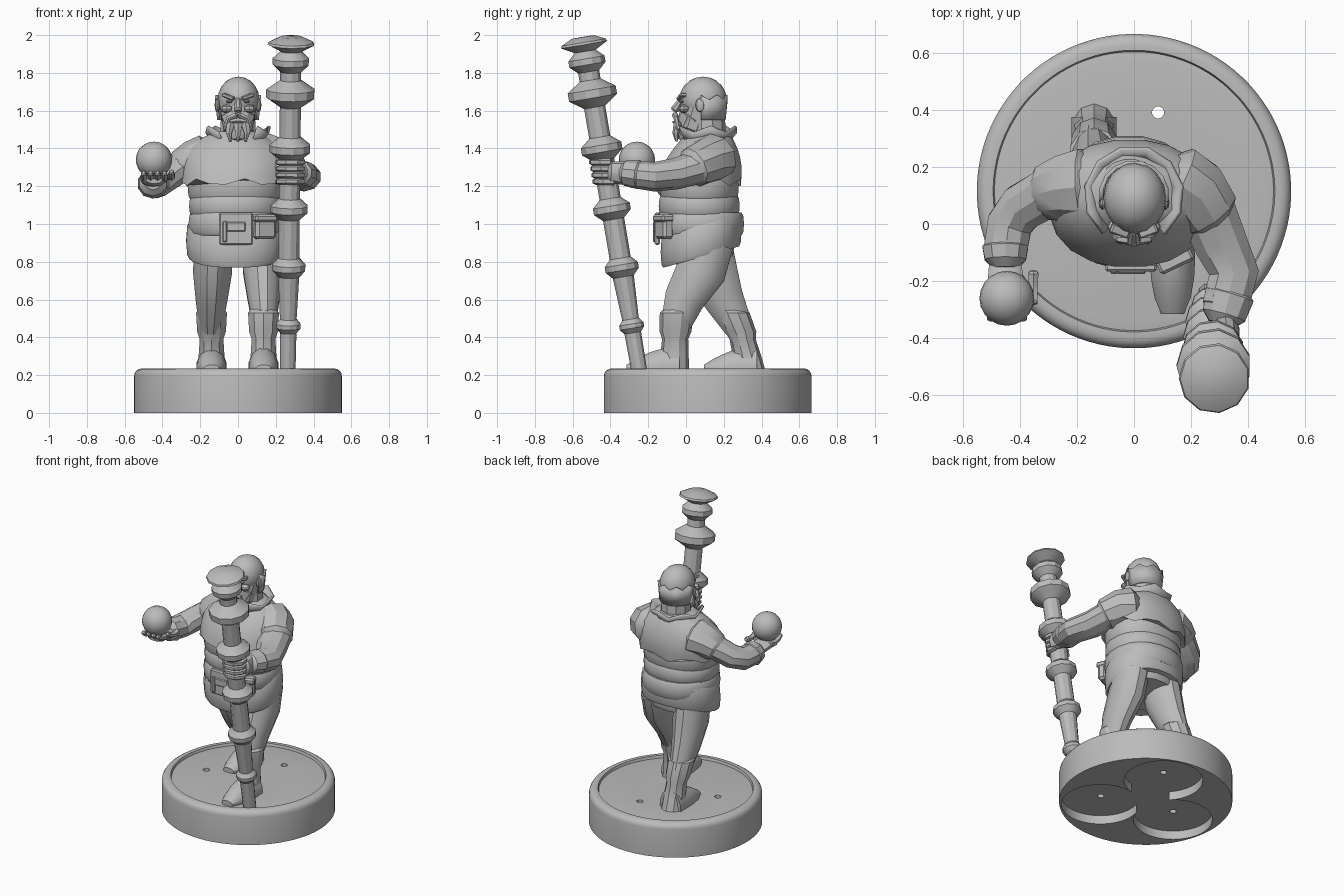
import bpy, bmesh, math
from math import sin, cos, radians
from mathutils import Vector

cube = bpy.data.objects.get("Cube")
if cube:
    bpy.data.objects.remove(cube)

grey = bpy.data.materials.new("stone_grey")
grey.use_nodes = True
COLOUR = (.5, .5, .5, 1)
grey.diffuse_color = COLOUR
grey.node_tree.nodes["Principled BSDF"].inputs["Base Color"].default_value = COLOUR
UP, BACK = Vector((0, 0, 1)), Vector((0, 1, 0))
parts = []


def make(name, bm, location=(0, 0, 0), rotation=(0, 0, 0)):
    bmesh.ops.recalc_face_normals(bm, faces=bm.faces)
    mesh = bpy.data.meshes.new(name)
    bm.to_mesh(mesh)
    bm.free()
    part = bpy.data.objects.new(name, mesh)
    part.location, part.rotation_euler = location, rotation
    bpy.context.collection.objects.link(part)
    mesh.materials.append(grey)
    parts.append(part)
    return part


def loft(name, rings, sides=12, axis=UP, ref=BACK, hem=0, power=1):
    """Skin rounded rings (centre, width, depth); without an axis they follow the path."""
    bm, loops = bmesh.new(), []
    centres = [Vector(ring[0]) for ring in rings]
    last = len(rings) - 1
    for i, (_, width, depth) in enumerate(rings):
        along = axis or centres[min(i + 1, last)] - centres[max(i - 1, 0)]
        across = ref.cross(along).normalized()
        over = along.cross(across).normalized()
        loop = []
        for k in range(sides):
            angle = math.tau * (k + .5) / sides
            c, s = [math.copysign(abs(v) ** power, v) for v in (cos(angle), sin(angle))]
            point = centres[i] + across * width * c + over * depth * s
            if i == 0:
                point.z += hem * sin(2.2 * k)
            loop.append(bm.verts.new(point))
        loops.append(loop)
    for low, high in zip(loops, loops[1:]):
        for k in range(sides):
            bm.faces.new((low[k - 1], low[k], high[k], high[k - 1]))
    bm.faces.new(loops[0])
    bm.faces.new(loops[-1])
    return make(name, bm)


def limb(name, joints, start, end, sides=10, ref=UP, flat=1):
    """Tapered tube through the joints, with rounded ends."""
    path = [Vector(joint) for joint in joints]
    radii = [start + (end - start) * i / (len(path) - 1) for i in range(len(path))]
    first = path[0] + (path[0] - path[1]).normalized() * start * .4
    final = path[-1] + (path[-1] - path[-2]).normalized() * end * .4
    path = [first] + path + [final]
    radii = [start * .6] + radii + [end * .6]
    return loft(name, [(p, r, r * flat) for p, r in zip(path, radii)], sides, None, ref)


def band(name, bottom, top, width, depth, y, lean=0):
    """Garment band that bulges between its two edges."""
    rings = []
    for t in (0, .12, .5, .88, 1):
        swell = 1 - .06 * abs(2 * t - 1) ** 4
        rings.append(((-.015, y, bottom + (top - bottom) * t), width * swell, depth * swell))
    loft(name, rings, 20, Vector((0, -lean, 1)), power=.92)


def box(name, location, size, rotation=(0, 0, 0)):
    bm = bmesh.new()
    bmesh.ops.create_cube(bm, size=1)
    bmesh.ops.scale(bm, vec=size, verts=bm.verts)
    bmesh.ops.bevel(bm, geom=bm.edges[:], offset=min(size) / 4, segments=1, affect='EDGES')
    make(name, bm, location, rotation)


def ball(name, location, size, sides=8):
    bm = bmesh.new()
    bmesh.ops.create_uvsphere(bm, u_segments=sides, v_segments=sides // 2 + 2, radius=1)
    bmesh.ops.scale(bm, vec=size, verts=bm.verts)
    make(name, bm, location)


def strip(name, low, high, bottom, top, start, end, zigzag):
    """Thickened open band around the head or neck."""
    bm, rows, steps = bmesh.new(), [], 9
    for k in range(steps + 1):
        angle = radians(start + (end - start) * k / steps)
        jag = zigzag * (-1) ** k
        rows.append([bm.verts.new((r * cos(angle), .1 + r * sin(angle), z))
                     for r, z in ((low, bottom), (high, top + jag))])
    for a, b in zip(rows, rows[1:]):
        bm.faces.new((a[0], b[0], b[1], a[1]))
    make(name, bm).modifiers.new("thickness", 'SOLIDIFY').thickness = .014


# Round base with a rolled rim, merged pockets underneath and through holes
base_y, radius, roll = .115, .55, .04
profile = [(radius, 0)]
for k in range(5):
    angle = radians(90 * k / 4)
    profile.append((radius - roll + roll * cos(angle), .195 + roll * sin(angle)))
profile += [(.493, .235), (.488, .218), (.46, .222)]
base = loft("base", [((0, base_y, z), r, r) for r, z in profile], 96)
cuts = [(0, base_y, .15, .06)]
for k in range(3):
    angle = radians(73 + 120 * k)
    x, y = .288 * cos(angle), base_y + .288 * sin(angle)
    cuts += [(x, y, .25, .06), (x, y, .021, 1)]
for x, y, r, top in cuts:
    cutter = loft("cutter", [((x, y, -1), r, r), ((x, y, top), r, r)], 40)
    cutter.hide_render = True
    cut = base.modifiers.new("cut", 'BOOLEAN')
    cut.operation, cut.object, cut.solver = 'DIFFERENCE', cutter, 'EXACT'
    bpy.context.view_layer.objects.active = base
    bpy.ops.object.modifier_apply(modifier=cut.name)
    parts.remove(cutter)
    bpy.data.objects.remove(cutter)

# Legs in mid stride, with boots
leg_heights, leg_radii = (.9, .75, .6, .45), (.13, .13, .105, .075)
boot_heights, boot_radii = (.55, .53, .43, .39, .3, .2), (.07, .086, .08, .066, .072, .078)
strides = (("front", .135, (.12, .08, -.01, -.06), -.045, -.065),
           ("back", -.14, (.11, .14, .2, .28), .225, .345))
for side, x, bends, shin, heel in strides:
    loft(side + "_leg", [((x * (1.15 - z * .25), y, z), r * .82, r * 1.05)
                         for y, z, r in zip(bends, leg_heights, leg_radii)], axis=None)
    boot = []
    for z, r in zip(boot_heights, boot_radii):
        slide = ((.55 - z) / .35) ** .6
        boot.append(((x, shin + (heel - shin) * slide, z), r, r * 1.05))
    loft(side + "_boot", boot, 10)
    foot = []
    for t in (0, .3, .55, .8, 1):
        foot.append(((x, heel + .03 - .28 * t, .235), .082 * (1 - .5 * t ** 4), .12 - .1 * t * t))
    loft(side + "_foot", foot, 12, None, UP)

# Coat in overlapping bands
band("hips", .8, .95, .2, .16, .1, .2)
band("coat_skirt", .825, 1, .262, .225, .08, .28)
band("belt", .94, 1.06, .25, .235, .075)
band("coat_waist", 1.04, 1.15, .247, .217, .07)
band("coat_midriff", 1.13, 1.28, .255, .212, .07)
mantle = []
for k in range(7):
    t = k / 6
    mantle.append(((-.015, .07 + .05 * t, 1.22 + .27 * t),
                   .285 * (1 - .62 * t ** 4), .222 * (1 - .52 * t * t)))
loft("mantle", mantle, 20, hem=.02, power=.92)

# Belt buckle and pouch
box("buckle", (-.01, -.152, .975), (.18, .03, .17))
box("buckle_bar", (-.01, -.165, .985), (.1, .02, .05))
box("buckle_tab", (-.07, -.165, .96), (.025, .02, .11))
box("pouch", (.14, -.115, .985), (.12, .06, .13), (0, 0, .45))
box("pouch_flap", (.14, -.12, 1.03), (.13, .07, .04), (0, 0, .45))

# Collar, neck and head
strip("collar", .115, .165, 1.43, 1.505, -52, 232, .016)
limb("neck", [(0, .115, 1.42), (0, .11, 1.58)], .1, .095, ref=BACK)
ball("skull", (.003, .09, 1.66), (.11, .125, .12), 16)
limb("jaw", [(0, .08, 1.65), (0, .055, 1.57), (0, .03, 1.5)], .106, .08, ref=BACK)
strip("hair_fringe", .112, .123, 1.55, 1.67, -10, 190, .012)
limb("nose", [(0, -.025, 1.66), (0, -.06, 1.605)], .014, .024, 8, BACK)
box("mouth", (0, -.062, 1.54), (.06, .02, .012))
limb("beard", [(0, .03, 1.56), (0, 0, 1.51), (0, -.025, 1.46)], .092, .04, ref=BACK, flat=.8)
for side in (-1, 1):
    box("brow", (side * .05, -.024, 1.674), (.07, .035, .02), (0, -side * .35, side * .35))
    ball("eye", (side * .045, -.022, 1.65), (.018, .014, .01))
    ball("cheek", (side * .06, -.01, 1.61), (.034, .03, .022))
    ball("ear", (side * .11, .075, 1.63), (.014, .026, .038))
    limb("moustache", [(side * .01, -.058, 1.575), (side * .05, -.053, 1.56), (side * .07, -.04, 1.5)],
         .018, .009, 6, BACK)
for k in range(3):
    x = .04 * (k - 1)
    limb("beard_lock", [(x, -.04, 1.53), (x * 1.2, -.055, 1.48), (x, -.05, 1.44)], .026, .008, 6, BACK)

# Leaning staff: a plain shaft broken by flared collars
def staff_centre(z):
    return Vector((.262 + .01 * z, -.21 - .169 * z, z))


shaft, rings = .057, [(.225, .042)]
for z, r in ((.46, .066), (.77, .09), (1.08, .1), (1.4, .11), (1.69, .13), (1.86, .098)):
    neck = min(shaft, r * .68)
    rings += [(z + step * r * .55, r if abs(step) < 1 else neck) for step in (-1, -.3, .3, 1)]
rings += [(1.95, .125), (1.962, .12), (1.99, .06)]
loft("staff", [(staff_centre(z), r, r) for z, r in rings], 11,
     staff_centre(1) - staff_centre(0))

# Right arm held out, cupping an orb
orb, orb_radius = Vector((-.445, -.26, 1.34)), .096
ball("orb", orb, [orb_radius] * 3, 20)
limb("right_sleeve", [(-.18, .13, 1.345), (-.25, .125, 1.33), (-.31, .11, 1.3)], .14, .1, flat=.9)
limb("right_arm", [(-.3, .11, 1.3), (-.39, .06, 1.24), (-.435, 0, 1.21), (-.45, -.09, 1.215)],
     .09, .08, flat=.9)
limb("right_cuff", [(-.45, -.08, 1.213), (-.45, -.125, 1.22)], .084, .076, flat=.95)
limb("right_palm", [(-.45, -.14, 1.225), (-.45, -.21, 1.235), (-.445, -.27, 1.235)], .06, .072, flat=.5)
for k in range(5):
    thumb = k == 4
    x = orb.x - .055 + .037 * k
    curl = [radians(a) for a in (-115, -90, -65, -45)]
    reach = orb_radius * (.95 if thumb else 1.05)
    limb("right_finger", [(x, orb.y + .05 * thumb - reach * cos(a), orb.z + reach * sin(a)) for a in curl],
         .02, .016, 6)

# Left arm reaching forward to grip the staff
limb("left_sleeve", [(.15, .14, 1.345), (.21, .11, 1.335), (.26, .04, 1.3)], .142, .115, flat=.95)
limb("left_arm", [(.25, .06, 1.3), (.3, -.06, 1.265), (.35, -.17, 1.25), (.32, -.29, 1.265)],
     .105, .085, flat=.85)
limb("left_cuff", [(.335, -.25, 1.262), (.315, -.32, 1.27)], .09, .08, flat=.85)
limb("left_palm", [(.32, -.33, 1.27), (.33, -.4, 1.275)], .045, .04, flat=1.4)
for k in range(4):
    grip = staff_centre(1.225 + .034 * k)
    wrap = [grip + Vector((cos(a), sin(a), 0)) * .066 for a in map(radians, range(30, -200, -45))]
    limb("left_finger", wrap, .02, .015, 6)

# Smooth shading with crisp edges
bpy.ops.object.select_all(action='DESELECT')
for part in parts:
    part.select_set(True)
bpy.context.view_layer.objects.active = base
bpy.ops.object.shade_smooth_by_angle(angle=radians(30))
